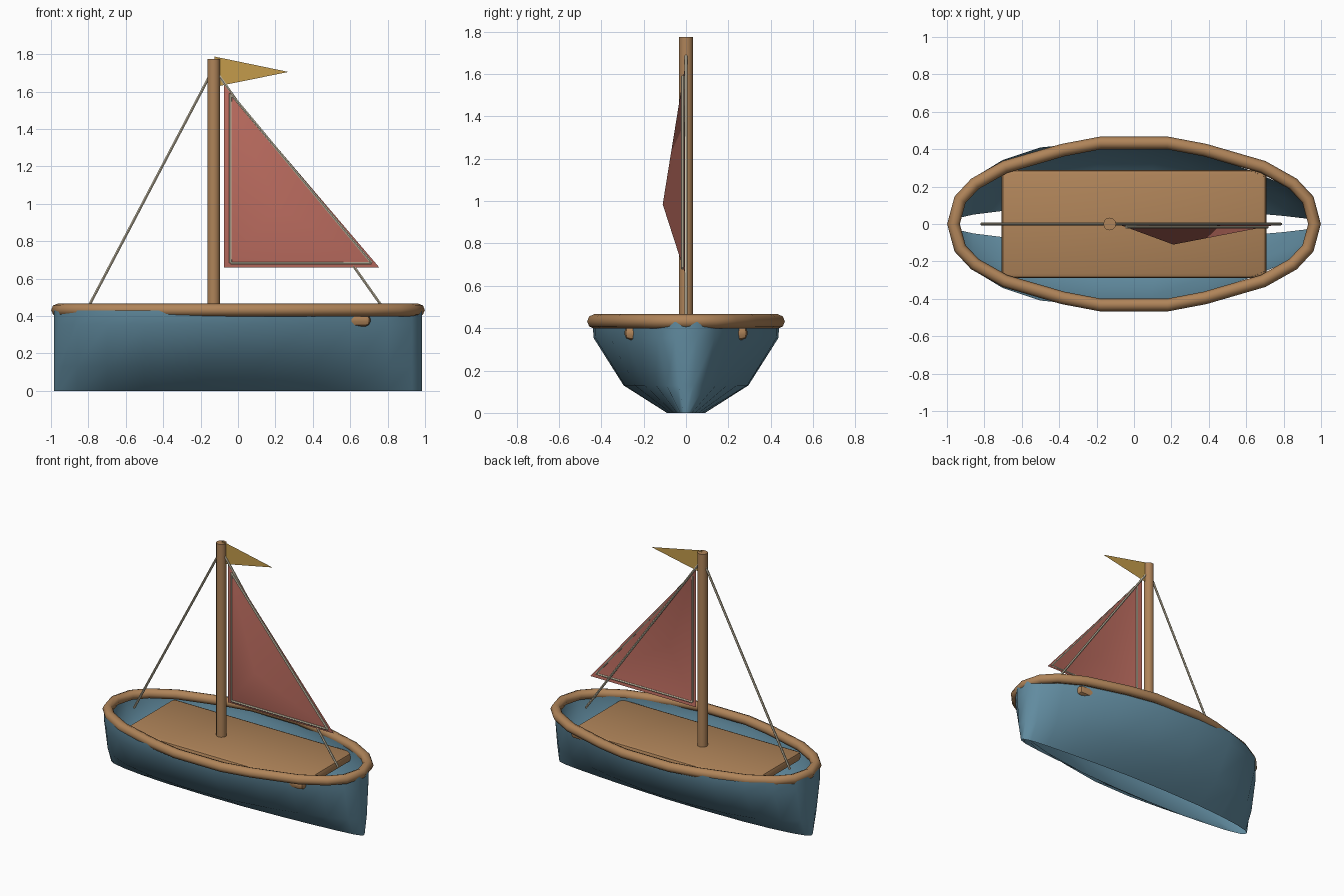
import bpy, bmesh, math
from mathutils import Vector

cube = bpy.data.objects.get("Cube")
if cube:
    bpy.data.objects.remove(cube, do_unlink=True)


def material(name, rgb):
    m = bpy.data.materials.new(name)
    m.use_nodes = True
    m.diffuse_color = (*rgb, 1)
    m.node_tree.nodes["Principled BSDF"].inputs["Base Color"].default_value = (*rgb, 1)
    return m


BLUE = material("hull blue", (0.12, 0.26, 0.35))
WOOD = material("warm wood", (0.43, 0.23, 0.10))
RED = material("sail red", (0.50, 0.15, 0.115))
GOLD = material("flag gold", (0.55, 0.33, 0.07))
ROPE = material("rope cream", (0.56, 0.50, 0.37))


def finish(obj, mat, angle=None):
    obj.data.materials.append(mat)
    if angle:
        bpy.ops.object.select_all(action='DESELECT')
        obj.select_set(True)
        bpy.context.view_layer.objects.active = obj
        bpy.ops.object.shade_smooth_by_angle(angle=math.radians(angle))
    return obj


def from_bmesh(name, bm, mat, angle=None):
    mesh = bpy.data.meshes.new(name)
    bm.to_mesh(mesh)
    bm.free()
    obj = bpy.data.objects.new(name, mesh)
    bpy.context.collection.objects.link(obj)
    return finish(obj, mat, angle)


def tube(name, points, radius, mat, cyclic=False, resolution=2):
    """Round bar along a straight-segment path, converted to a mesh."""
    curve = bpy.data.curves.new(name, 'CURVE')
    curve.dimensions = '3D'
    curve.twist_mode = 'Z_UP'
    curve.bevel_depth = radius
    curve.bevel_resolution = resolution
    curve.use_fill_caps = True
    spline = curve.splines.new('POLY')
    spline.points.add(len(points) - 1)
    for p, co in zip(spline.points, points):
        p.co = (*co, 1)
    spline.use_cyclic_u = cyclic
    obj = bpy.data.objects.new(name, curve)
    bpy.context.collection.objects.link(obj)
    bpy.ops.object.select_all(action='DESELECT')
    obj.select_set(True)
    bpy.context.view_layer.objects.active = obj
    bpy.ops.object.convert(target='MESH')
    obj = bpy.context.view_layer.objects.active
    obj.data.materials.clear()
    return finish(obj, mat, 50)


# Hull: open shell, stations along x scale a four-level cross-section
stations = [(-.985, .12), (-.96, .30), (-.86, .56), (-.70, .78), (-.50, .93), (-.20, 1),
            (.10, .98), (.40, .82), (.61, .66), (.80, .48), (.93, .31), (.985, .12)]
levels = [(0, .09), (.13, .295), (.355, .437), (.43, .44)]
outline = [(x, -f) for x, f in stations] + [(x, f) for x, f in reversed(stations)]
bm = bmesh.new()
rings = [[bm.verts.new((x, f * w, z)) for x, f in outline] for z, w in levels]
n = len(outline)
for low, high in zip(rings, rings[1:]):
    for i in range(n):
        j = (i + 1) % n
        bm.faces.new((low[i], low[j], high[j], high[i]))
from_bmesh("hull", bm, BLUE, 60)

# Rail around the top edge
quarter = [(.965, 0), (.93, .13), (.85, .215), (.69, .305), (.38, .395), (.18, .433)]
half = quarter + [(-x, y) for x, y in reversed(quarter)]
loop = half + [(x, -y) for x, y in reversed(half[1:-1])]
tube("rail", [(x, y, .432) for x, y in loop], .034, WOOD, cyclic=True)

# Deck board with rounded edges
bm = bmesh.new()
bmesh.ops.create_cube(bm, size=1)
for v in bm.verts:
    v.co = Vector((v.co.x * 1.415, v.co.y * .58, v.co.z * .065 + .3775))
bmesh.ops.bevel(bm, geom=bm.edges[:], offset=.025, segments=2, profile=.5, affect='EDGES')
from_bmesh("deck", bm, WOOD, 40)

# Mast
MAST_X = -.13
bpy.ops.mesh.primitive_cylinder_add(vertices=12, radius=.034, depth=1.395,
                                    location=(MAST_X, 0, 1.0775))
mast = bpy.context.active_object
mast.name = "mast"
finish(mast, WOOD, 40)

# Sail: triangle with its middle pushed forward
bm = bmesh.new()
corners = [bm.verts.new(c) for c in ((-.075, -.005, .66), (.755, -.005, .66), (-.075, -.005, 1.635))]
belly = bm.verts.new((.21, -.11, .985))
for i in range(3):
    bm.faces.new((corners[i], corners[(i + 1) % 3], belly))
from_bmesh("sail", bm, RED, 60)

# Rope sewn around the sail
frame = [(-.04, .683), (.715, .683), (-.04, 1.59)]
for side, a, b in zip(("foot", "leech", "luff"), frame, frame[1:] + frame[:1]):
    tube("sail_rope_" + side, [(a[0], -.016, a[1]), (b[0], -.016, b[1])], .008, ROPE, resolution=1)

# Stays from the masthead to both ends
for name, x, z in (("aft_stay", -.815, .42), ("fore_stay", .785, .43)):
    tube(name, [(MAST_X, 0, 1.725), (x, 0, z)], .008, ROPE, resolution=1)

# Pennant
bm = bmesh.new()
bm.faces.new([bm.verts.new(c) for c in ((-.125, 0, 1.625), (.27, 0, 1.705), (-.125, 0, 1.787))])
from_bmesh("pennant", bm, GOLD)
